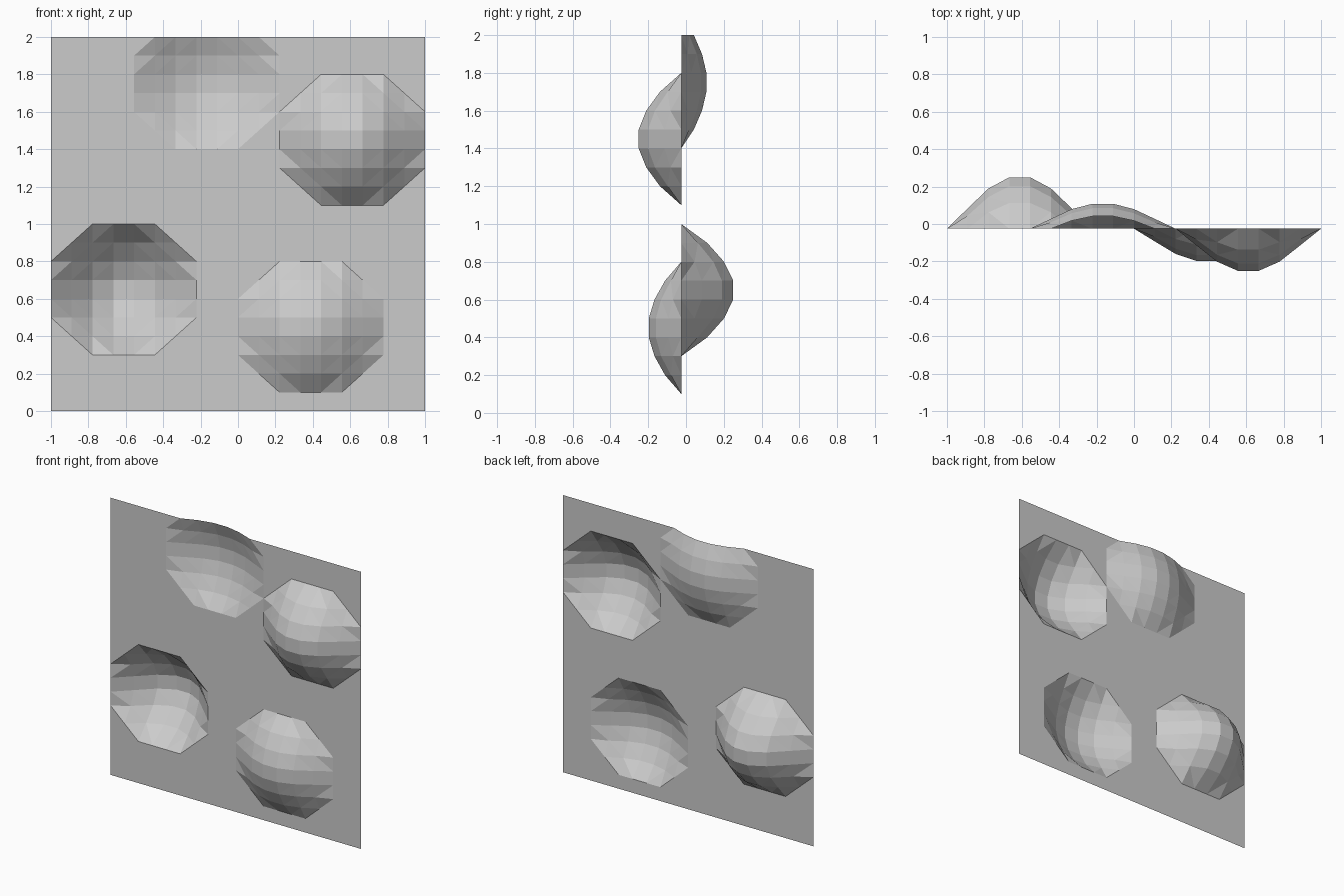
import bpy, bmesh, math
from mathutils import Matrix, Vector

if "Cube" in bpy.data.objects:
    bpy.data.objects.remove(bpy.data.objects["Cube"], do_unlink=True)

COLUMNS, ROWS = 18, 20
SHEET_Y = -0.025
RADIUS = 0.35

# Bumps: centre x, centre z, push along y (positive bulges to the back)
BUMPS = [
    (-0.611, 0.65, 0.289),
    (0.611, 1.45, -0.237),
    (0.389, 0.45, -0.181),
    (-0.167, 1.75, 0.140),
]


def push(x, z):
    """Rounded dome falloff, cut off at the bump's rim."""
    total = 0.0
    for cx, cz, height in BUMPS:
        d = math.hypot(x - cx, z - cz)
        if d < RADIUS:
            total += height * math.cos(4.2 * d)
    return total


# Upright square sheet
bm = bmesh.new()
bmesh.ops.create_grid(bm, x_segments=COLUMNS, y_segments=ROWS, size=1)
bmesh.ops.transform(bm, matrix=Matrix.Rotation(math.pi / 2, 4, 'X'), verts=bm.verts)
bmesh.ops.translate(bm, vec=Vector((0, SHEET_Y, 1)), verts=bm.verts)

# Domes pushed out of both sides
for v in bm.verts:
    v.co.y += push(v.co.x, v.co.z)
bmesh.ops.triangulate(bm, faces=bm.faces, quad_method='SHORT_EDGE')

mesh = bpy.data.meshes.new("bumpy_sheet")
bm.to_mesh(mesh)
bm.free()
sheet = bpy.data.objects.new("bumpy_sheet", mesh)
bpy.context.collection.objects.link(sheet)

# Plain grey
grey = bpy.data.materials.new("light_grey")
grey.use_nodes = True
color = (0.6, 0.6, 0.6, 1)
grey.diffuse_color = color
grey.node_tree.nodes["Principled BSDF"].inputs["Base Color"].default_value = color
mesh.materials.append(grey)
